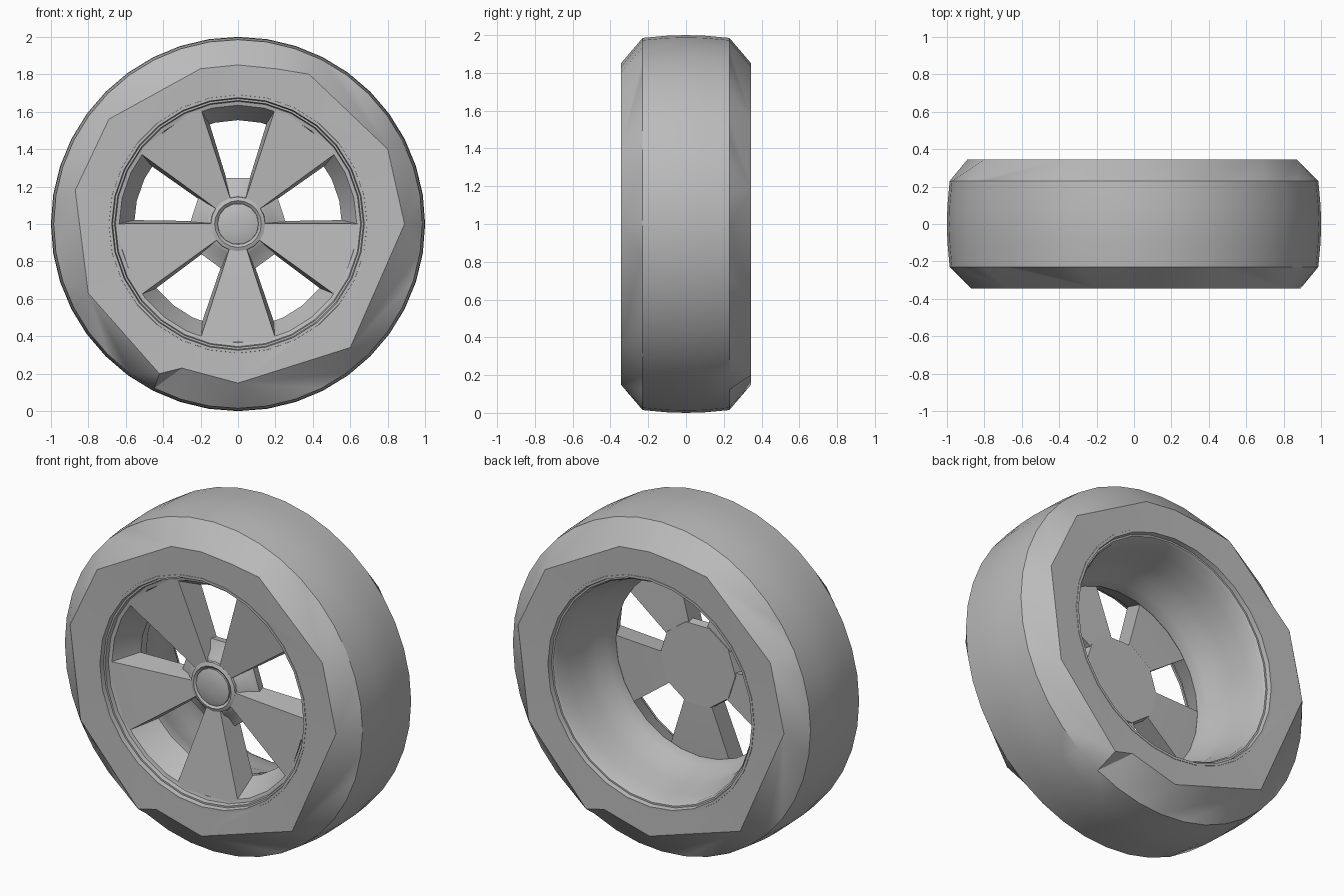
import bpy, bmesh
from math import cos, sin, pi, tau, atan2, hypot, radians

if "Cube" in bpy.data.objects:
    bpy.data.objects.remove(bpy.data.objects["Cube"], do_unlink=True)

grey = bpy.data.materials.new("plain grey")
grey.use_nodes = True
grey.diffuse_color = (0.5, 0.5, 0.5, 1)
grey.node_tree.nodes["Principled BSDF"].inputs["Base Color"].default_value = (0.5, 0.5, 0.5, 1)


def finish(name, bm, angle=30):
    """Turn a bmesh into a shaded object standing on the ground."""
    bmesh.ops.recalc_face_normals(bm, faces=bm.faces)
    mesh = bpy.data.meshes.new(name)
    bm.to_mesh(mesh)
    bm.free()
    mesh.materials.append(grey)
    obj = bpy.data.objects.new(name, mesh)
    bpy.context.collection.objects.link(obj)
    obj.location.z = 1
    bpy.ops.object.select_all(action="DESELECT")
    obj.select_set(True)
    bpy.context.view_layer.objects.active = obj
    bpy.ops.object.shade_smooth_by_angle(angle=radians(angle))
    return obj


def ring(bm, polar, y):
    """Ring around the axle from (angle, radius) pairs, sorted by angle."""
    return [(a, bm.verts.new((r * cos(a), y, r * sin(a)))) for a, r in sorted(polar)]


def circle(r, n):
    return [(tau * i / n, r) for i in range(n)]


def stitch(bm, ra, rb):
    """Join two rings, which may differ in vertex count."""
    if len(ra) == len(rb):
        n = len(ra)
        for i in range(n):
            j = (i + 1) % n
            bm.faces.new((ra[i][1], ra[j][1], rb[j][1], rb[i][1]))
        return
    ra = ra + [(ra[0][0] + tau, ra[0][1])]
    rb = rb + [(rb[0][0] + tau, rb[0][1])]
    i = j = 0
    while i < len(ra) - 1 or j < len(rb) - 1:
        if j == len(rb) - 1 or (i < len(ra) - 1 and ra[i + 1][0] <= rb[j + 1][0]):
            bm.faces.new((ra[i][1], ra[i + 1][1], rb[j][1]))
            i += 1
        else:
            bm.faces.new((ra[i][1], rb[j + 1][1], rb[j][1]))
            j += 1


def lathe(name, profile, n, closed=False, angle=30):
    """Spin (radius, y) points round the axle; open ends are capped."""
    bm = bmesh.new()
    rings = [ring(bm, circle(r, n), y) for r, y in profile]
    for a, b in zip(rings, rings[1:]):
        stitch(bm, a, b)
    if closed:
        stitch(bm, rings[-1], rings[0])
    else:
        for end in (rings[0], rings[-1]):
            bm.faces.new([v for _, v in end])
    return finish(name, bm, angle)


# Tyre: round tread and inner bead, with a coarse uneven shoulder outline
outline = [(.89, 0), (.8, .4), (.38, .8), (.2, .83), (0, .85), (-.2, .83), (-.69, .56),
           (-.87, .18), (-.8, -.37), (-.42, -.8), (-.3, -.77), (0, -.85), (.6, -.66)]


def shoulder(flip):
    return [(atan2(z, x * flip) % tau, hypot(x, z)) for x, z in outline]


bm = bmesh.new()
tyre = [ring(bm, circle(.69, 28), -.34), ring(bm, shoulder(1), -.345)]
for r, y in [(.985, -.23), (.997, -.1), (1, 0), (.997, .1), (.985, .23)]:
    tyre.append(ring(bm, circle(r, 40), y))
tyre += [ring(bm, shoulder(-1), .345), ring(bm, circle(.69, 28), .34)]
for a, b in zip(tyre, tyre[1:] + tyre[:1]):
    stitch(bm, a, b)
finish("tyre", bm)

# Rim: stepped front lip, throat at the spokes, barrel widening to the back lip
lathe("rim", [(.695, -.325), (.69, -.342), (.675, -.342), (.67, -.315), (.66, -.315),
              (.655, -.29), (.635, -.285), (.555, -.13), (.565, -.06), (.6, 0),
              (.61, .1), (.64, .2), (.65, .3), (.66, .315), (.67, .315),
              (.675, .342), (.69, .342), (.695, .325)], 28, closed=True)

# Hub: ten-sided block with a flat back, carrying a round collar and cap
lathe("hub", [(.25, -.11), (.258, -.16), (.2, -.185), (.17, -.215), (.14, -.225)], 10)
lathe("hub_collar", [(.15, -.2), (.145, -.235), (.125, -.243), (.11, -.23)], 20)
lathe("hub_cap", [(.112, -.2), (.11, -.24), (.08, -.249), (.03, -.253)], 14)

# Spokes: five wedges flaring outwards, slightly wider at the back
sections = [(.12, .042, -.232, .055, -.115), (.24, .08, -.246, .095, -.115),
            (.63, .206, -.291, .206, -.27), (.57, .19, -.28, .21, -.135)]
front = [(.12, .042, -.232), (.24, .08, -.246), (.63, .206, -.289)]
back = [(.12, .055, -.115), (.24, .095, -.115), (.57, .208, -.135)]
bm = bmesh.new()
for k in range(5):
    a = -pi / 2 + k * tau / 5

    def point(r, t, y):
        return bm.verts.new((r * cos(a) - t * sin(a), y, r * sin(a) + t * cos(a)))

    loops = [[point(rf, -wf, yf), point(rf, wf, yf), point(rb, wb, yb), point(rb, -wb, yb)]
             for (rf, wf, yf), (rb, wb, yb) in zip(front, back)]
    for p, q in zip(loops, loops[1:]):
        for i in range(4):
            j = (i + 1) % 4
            bm.faces.new((p[i], p[j], q[j], q[i]))
    bm.faces.new(loops[0])
    bm.faces.new(loops[-1])
finish("spokes", bm)
